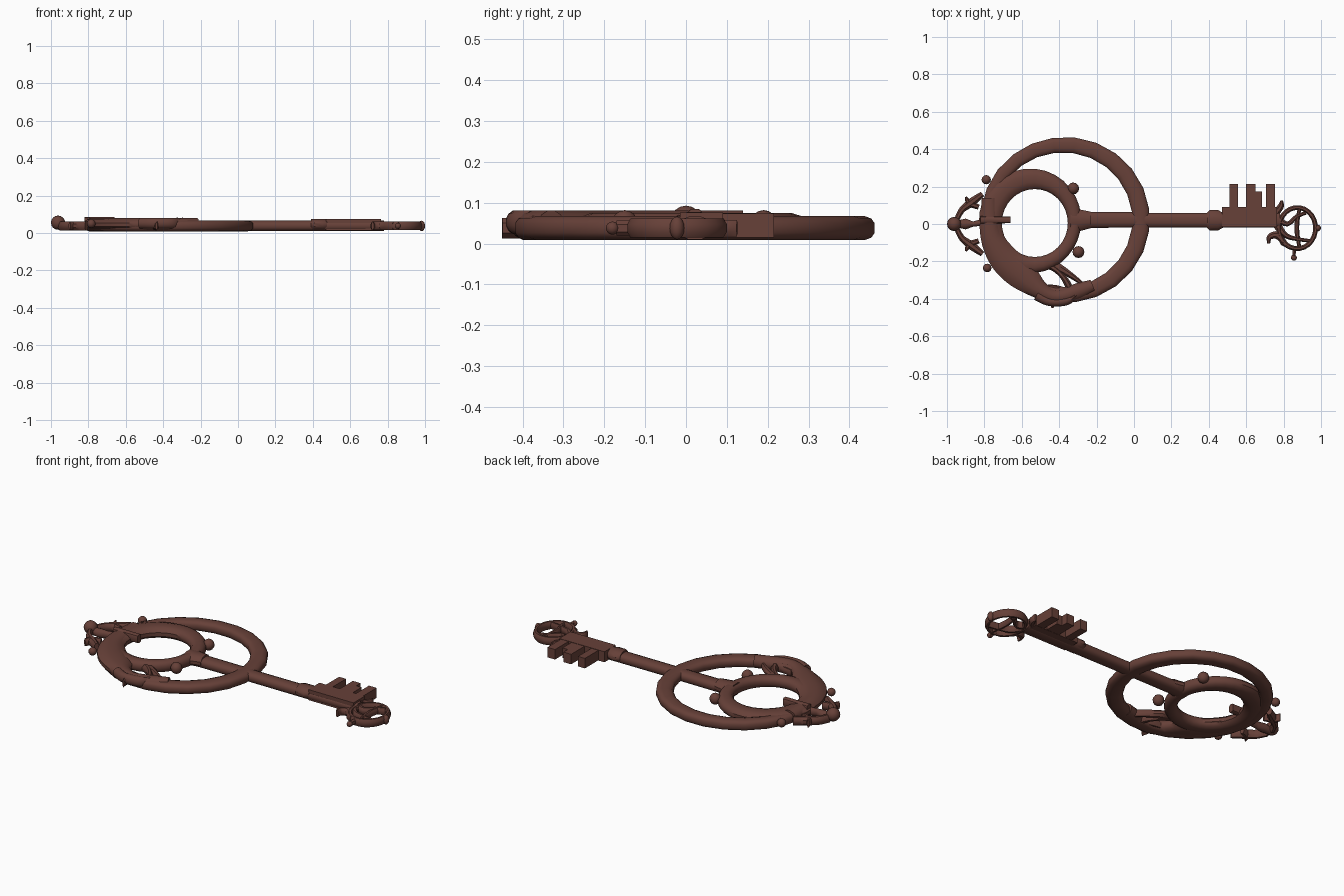
import bpy, bmesh
from math import sin, cos, pi, radians
from mathutils import Vector

if "Cube" in bpy.data.objects:
    bpy.data.objects.remove(bpy.data.objects["Cube"], do_unlink=True)

bronze = bpy.data.materials.new("dark_bronze")
bronze.use_nodes = True
COLOUR = (0.135, 0.052, 0.04, 1)
bronze.diffuse_color = COLOUR
bronze.node_tree.nodes["Principled BSDF"].inputs["Base Color"].default_value = COLOUR
MID = 0.038  # height of the key's middle plane


def finish(name, bm, angle=40):
    """Turn a bmesh into a named, shaded object."""
    bmesh.ops.recalc_face_normals(bm, faces=bm.faces)
    mesh = bpy.data.meshes.new(name)
    bm.to_mesh(mesh)
    bm.free()
    mesh.materials.append(bronze)
    ob = bpy.data.objects.new(name, mesh)
    bpy.context.collection.objects.link(ob)
    bpy.ops.object.select_all(action='DESELECT')
    ob.select_set(True)
    bpy.context.view_layer.objects.active = ob
    bpy.ops.object.shade_smooth_by_angle(angle=radians(angle))
    return ob


def spline(ctrl, steps=4):
    """Smooth curve through control points of any dimension."""
    p = [Vector(c) for c in ctrl]
    p = [p[0] * 2 - p[1]] + p + [p[-1] * 2 - p[-2]]
    out = []
    for a, b, c, d in zip(p, p[1:], p[2:], p[3:]):
        for k in range(steps):
            t = k / steps
            out.append((b * 2 + (c - a) * t + (a * 2 - b * 5 + c * 4 - d) * t * t
                        + (b * 3 - a - c * 3 + d) * t ** 3) / 2)
    return out + [p[-2]]


def tube(name, pts, h, z=MID, closed=False, sides=12, square=1.0):
    """Sweep an oval along flat points (x, y, half width); h is the half height."""
    bm = bmesh.new()
    n, rings = len(pts), []
    for i, p in enumerate(pts):
        prev = pts[i - 1] if closed or i else p
        nxt = pts[(i + 1) % n] if closed or i < n - 1 else p
        t = Vector((nxt[0] - prev[0], nxt[1] - prev[1])).normalized()
        ring = []
        for k in range(sides):
            a = 2 * pi * (k + 0.5) / sides
            c, s = [abs(v) ** square * (1 if v > 0 else -1) for v in (cos(a), sin(a))]
            ring.append(bm.verts.new((p[0] - t.y * c * p[2], p[1] + t.x * c * p[2], z + s * h)))
        rings.append(ring)
    for i in range(n if closed else n - 1):
        a, b = rings[i], rings[(i + 1) % n]
        for k in range(sides):
            j = (k + 1) % sides
            bm.faces.new((a[k], a[j], b[j], b[k]))
    if not closed:
        bm.faces.new(rings[0])
        bm.faces.new(rings[-1])
    return finish(name, bm)


def oval(cx, cy, rx, ry, width, n):
    """Closed ring path; width is a function of the angle."""
    out = []
    for i in range(n):
        a = 2 * pi * (i + 0.5) / n
        out.append((cx + rx * cos(a), cy + ry * sin(a), width(a)))
    return out


def bead(name, x, y, r, z=MID, rz=None):
    bm = bmesh.new()
    bmesh.ops.create_uvsphere(bm, u_segments=12, v_segments=8, radius=r)
    for v in bm.verts:
        v.co.z *= (rz or r) / r
        v.co += Vector((x, y, z))
    return finish(name, bm)


def block(name, x0, x1, y0, y1, z0, z1):
    bm = bmesh.new()
    bmesh.ops.create_cube(bm, size=1)
    for v in bm.verts:
        v.co = Vector(((x0, x1)[v.co.x > 0], (y0, y1)[v.co.y > 0], (z0, z1)[v.co.z > 0]))
    return finish(name, bm, 30)


# Bow: large outer ring and thicker inner ring
tube("outer_ring", oval(-0.374, 0.022, 0.412, 0.402, lambda a: 0.042 + 0.006 * cos(a), 24),
     0.03, closed=True, square=0.7)
inner = []
for i in range(32):
    a = 2 * pi * i / 32
    w = 0.05 - 0.013 * cos(a) + 0.006 * sin(a)
    inner.append((-0.53 + (0.175 + w) * cos(a), 0.005 + (0.18 + w) * sin(a), w))
tube("inner_ring", inner, 0.034, z=0.042, closed=True, square=0.85)

# Crescent that swells at the lower left and tapers towards the tail
tube("crescent", spline([(-0.77, 0.14, 0.045), (-0.765, -0.05, 0.06), (-0.7, -0.18, 0.08),
                         (-0.6, -0.27, 0.085), (-0.5, -0.355, 0.05), (-0.41, -0.39, 0.04),
                         (-0.3, -0.36, 0.045), (-0.22, -0.33, 0.035)]), 0.037, z=0.045)
tube("crescent_tip", spline([(-0.52, -0.38, 0.03), (-0.45, -0.415, 0.025), (-0.36, -0.41, 0.025),
                             (-0.31, -0.38, 0.01)]), 0.03, z=0.052)
tube("crescent_spike", [(-0.44, -0.39, 0.03), (-0.435, -0.45, 0.006)], 0.025, sides=6)
# Curled tendrils round the small opening
tube("tendril_upper", spline([(-0.52, -0.22, 0.03), (-0.45, -0.225, 0.02), (-0.39, -0.27, 0.016),
                              (-0.35, -0.33, 0.02), (-0.34, -0.38, 0.012)]), 0.026, sides=8)
tube("tendril_thorn", spline([(-0.46, -0.33, 0.008), (-0.41, -0.34, 0.013),
                              (-0.36, -0.36, 0.018)]), 0.02, sides=8)
tube("tendril_branch", spline([(-0.43, -0.22, 0.03), (-0.36, -0.26, 0.02),
                               (-0.29, -0.31, 0.012), (-0.26, -0.35, 0.01)]), 0.022, sides=8)

# Beads beside the rings
for name, x, y, r in (("bead_inner_back", -0.325, 0.19, 0.032), ("bead_inner_front", -0.297, -0.15, 0.032),
                      ("bead_outer_back", -0.79, 0.237, 0.025), ("bead_outer_front", -0.785, -0.235, 0.023)):
    bead(name, x, y, r, z=0.05)

# Finial at the bow end
bead("finial_knob", -0.962, 0, 0.038, z=0.055)
tube("finial_stem", [(-0.95, 0, 0.018), (-0.9, 0, 0.03), (-0.86, 0, 0.014), (-0.8, 0.01, 0.02)], 0.024)
tube("finial_clasp", [(-0.82, 0.022, 0.02), (-0.66, 0.022, 0.018)], 0.025, z=0.06, square=0.6)
for side, s in (("back", 1), ("front", -1)):
    tube("finial_scroll_" + side, spline([(-0.95, 0.02 * s, 0.015), (-0.92, 0.075 * s, 0.018),
                                          (-0.87, 0.115 * s, 0.024), (-0.81, 0.16 * s, 0.016)]), 0.026, sides=8)
    tube("finial_leaf_" + side, [(-0.9, 0.145 * s, 0.006), (-0.885, 0.11 * s, 0.022),
                                 (-0.83, 0.09 * s, 0.014)], 0.024, sides=8)

# Shaft with its collars
tube("shaft", [(-0.33, 0.022, 0.045), (0.0, 0.022, 0.042), (0.1, 0.02, 0.04), (0.42, 0.02, 0.041),
               (0.78, 0.022, 0.042)], 0.029, square=0.8)
tube("shaft_root", [(-0.34, 0.02, 0.07), (-0.29, 0.02, 0.06), (-0.23, 0.022, 0.045)], 0.035, z=0.043)
tube("shaft_collar", [(0.39, 0.02, 0.042), (0.405, 0.02, 0.056), (0.45, 0.02, 0.056), (0.475, 0.02, 0.042)],
     0.033, z=0.044)

# Bit: a plate along the shaft carrying the teeth
block("bit_plate", 0.47, 0.765, -0.015, 0.09, 0.014, 0.076)
for i, (x0, x1, top) in enumerate(((0.51, 0.555, 0.215), (0.6, 0.65, 0.215),
                                   (0.645, 0.685, 0.175), (0.705, 0.755, 0.215))):
    block("tooth_%d" % (i + 1), x0, x1, 0.06, top, 0.015, 0.074)

# Openwork ornament at the tip
tube("tip_ring", oval(0.873, -0.022, 0.098, 0.11, lambda a: 0.014, 24), 0.025, closed=True, sides=8)
tube("tip_bar", spline([(0.885, 0.085, 0.01), (0.87, -0.02, 0.014), (0.885, -0.13, 0.01)]), 0.02, sides=8)
tube("tip_vine_back", spline([(0.76, 0.03, 0.022), (0.82, 0.0, 0.014), (0.87, 0.04, 0.012),
                              (0.92, 0.06, 0.01)]), 0.022, sides=8)
tube("tip_vine_front", spline([(0.76, 0.0, 0.025), (0.81, -0.06, 0.016), (0.87, -0.08, 0.012),
                               (0.94, -0.09, 0.01)]), 0.022, sides=8)
tube("tip_curl_back", spline([(0.76, 0.06, 0.02), (0.785, 0.095, 0.018), (0.79, 0.125, 0.008)]), 0.022, sides=8)
tube("tip_curl_front", spline([(0.8, -0.1, 0.012), (0.765, -0.06, 0.022), (0.725, -0.07, 0.016),
                               (0.72, -0.105, 0.008)]), 0.024, sides=8)
tube("tip_thorn", [(0.86, -0.12, 0.012), (0.855, -0.17, 0.009)], 0.018, sides=6)
bead("tip_thorn_bead", 0.855, -0.18, 0.016)
tube("tip_leaf", [(0.83, -0.13, 0.006), (0.8, -0.1, 0.02), (0.77, -0.05, 0.014)], 0.024, sides=8)
bead("tip_bead", 0.982, -0.022, 0.018, rz=0.028)
